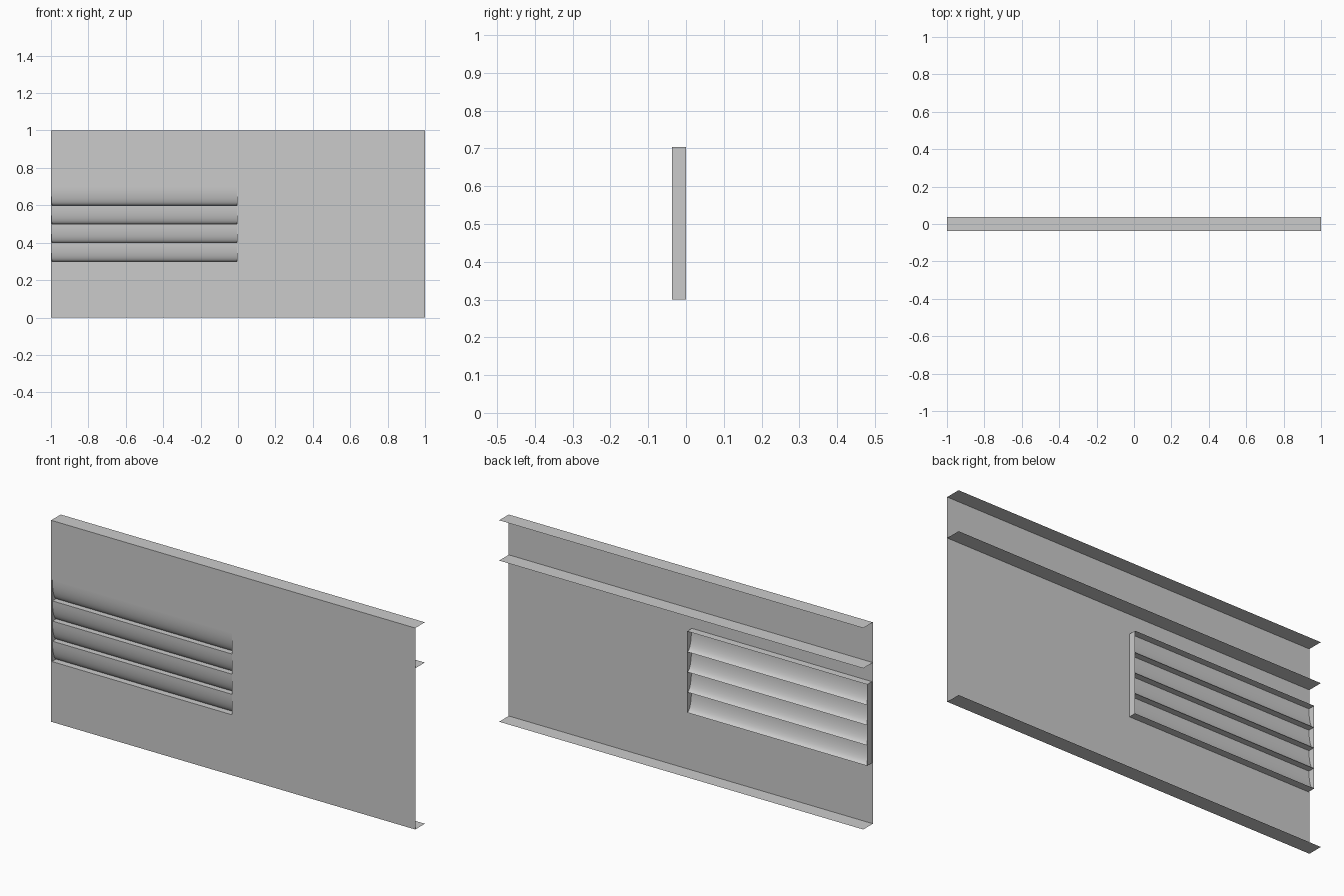
import bpy, math

if "Cube" in bpy.data.objects:
    bpy.data.objects.remove(bpy.data.objects["Cube"])

FRONT, BACK, FRAME_BACK = -0.0375, 0.0375, 0.0
X0, X1, Z0, Z1 = -0.995, -0.006, 0.30, 0.704   # louvre opening


def add_mesh(name, verts, faces):
    me = bpy.data.meshes.new(name)
    me.from_pydata(verts, [], faces)
    ob = bpy.data.objects.new(name, me)
    bpy.context.collection.objects.link(ob)
    return ob


# front sheet: 3 x 3 grid with the middle cell left open
xs, zs = (-1, X0, X1, 1), (0, Z0, Z1, 1)
verts = [(x, FRONT, z) for z in zs for x in xs]
faces = [(4*j+i, 4*j+i+1, 4*j+i+5, 4*j+i+4)
         for j in range(3) for i in range(3) if (i, j) != (1, 1)]
add_mesh("front_sheet", verts, faces)

# thin flanges running along the back
for name, z in (("bottom_flange", 0), ("middle_flange", 0.8), ("top_flange", 1)):
    add_mesh(name, [(-1, FRONT, z), (1, FRONT, z), (1, BACK, z), (-1, BACK, z)],
             [(0, 1, 2, 3)])

# louvre frame: four walls around the opening
ring = [(X0, Z0), (X1, Z0), (X1, Z1), (X0, Z1)]
verts = [(x, y, z) for y in (FRONT, FRAME_BACK) for x, z in ring]
add_mesh("louvre_frame", verts,
         [(i, (i+1) % 4, (i+1) % 4 + 4, i+4) for i in range(4)])

# curved slats: bulge at the front on top, sweeping back at the bottom
pitch, steps = 0.1, 8
profile = [(FRONT + 0.003, Z1)]
for k in range(4):
    top = 0.7 - k * pitch
    for s in range(steps + 1):
        a = math.pi / 2 * s / steps
        profile.append((-0.003 - 0.0315 * math.cos(a), top - pitch * math.sin(a)))
n = len(profile)
verts = [(x, y, z) for x in (X0, X1) for y, z in profile]
slats = add_mesh("louvre_slats", verts,
                 [(i, i+1, n+i+1, n+i) for i in range(n-1)])
bpy.context.view_layer.objects.active = slats
slats.select_set(True)
bpy.ops.object.shade_smooth_by_angle(angle=math.radians(40))
